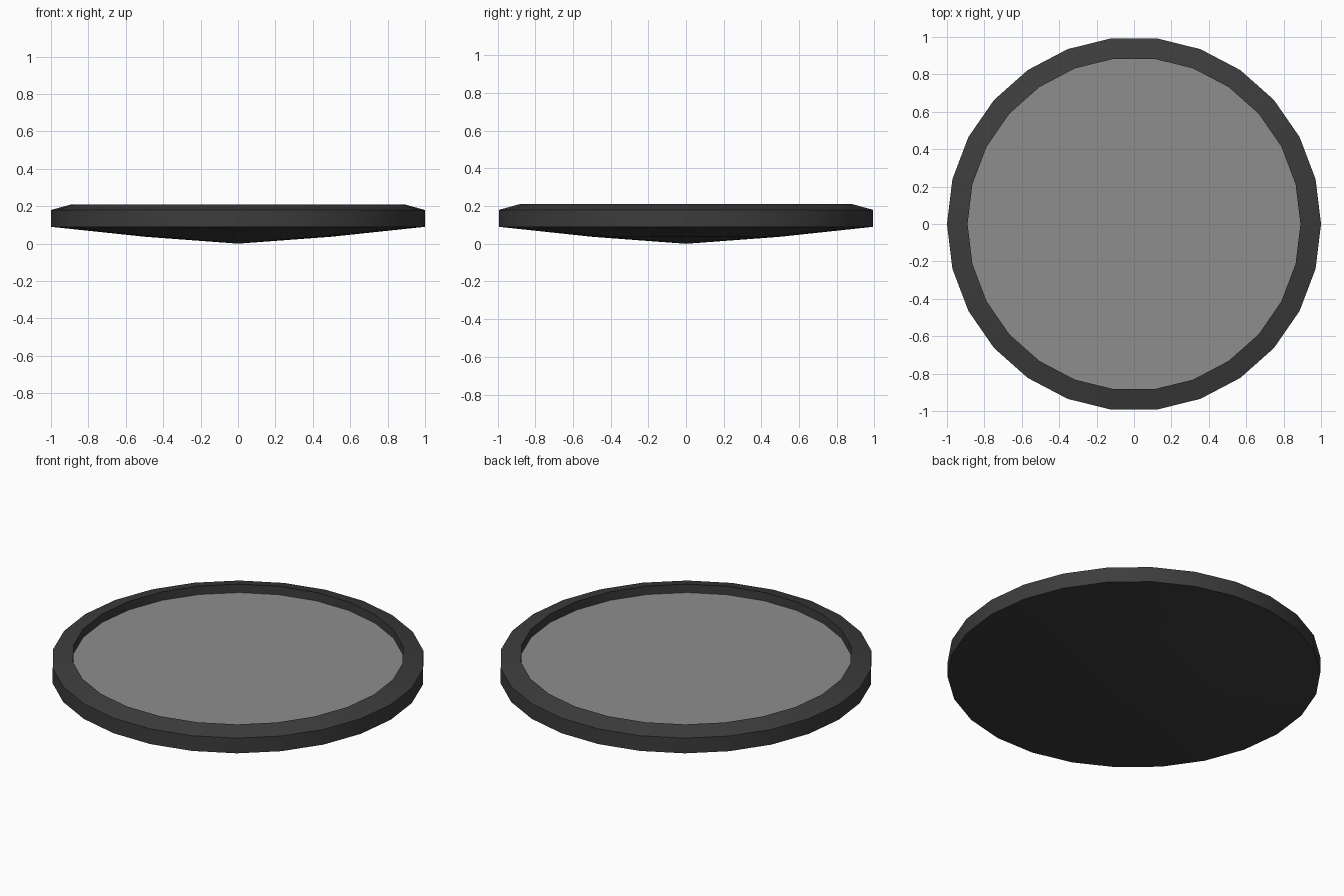
import bpy, bmesh, math

if "Cube" in bpy.data.objects:
    bpy.data.objects.remove(bpy.data.objects["Cube"])

SIDES = 26


def material(name, color):
    mat = bpy.data.materials.new(name)
    mat.diffuse_color = color
    mat.use_nodes = True
    mat.node_tree.nodes["Principled BSDF"].inputs["Base Color"].default_value = mat.diffuse_color
    return mat


def lathe(name, profile, mat):
    """Revolve (radius, z) points around z; a zero radius becomes a pole."""
    bm = bmesh.new()
    rings = []
    for r, z in profile:
        if r == 0:
            rings.append([bm.verts.new((0, 0, z))] * SIDES)
        else:
            rings.append([bm.verts.new((r * math.cos(2 * math.pi * i / SIDES),
                                        r * math.sin(2 * math.pi * i / SIDES), z))
                          for i in range(SIDES)])
    for a, b in zip(rings, rings[1:]):
        for i in range(SIDES):
            j = (i + 1) % SIDES
            corners = list(dict.fromkeys((a[i], a[j], b[j], b[i])))
            bm.faces.new(corners)
    mesh = bpy.data.meshes.new(name)
    bm.to_mesh(mesh)
    bm.free()
    mesh.materials.append(mat)
    obj = bpy.data.objects.new(name, mesh)
    bpy.context.collection.objects.link(obj)
    bpy.context.view_layer.objects.active = obj
    obj.select_set(True)
    bpy.ops.object.shade_smooth_by_angle(angle=math.radians(15))
    obj.select_set(False)
    return obj


dark = material("dark_casing", (0.046, 0.046, 0.046, 1))
grey = material("grey_pane", (0.27, 0.27, 0.27, 1))

# Shallow conical back, vertical side, sloped bezel and inner lip
lathe("casing", [(0, 0), (0.5, 0.037), (1, 0.09), (1, 0.18),
                 (0.89, 0.21), (0.89, 0.16)], dark)

# Flat pane set below the bezel
lathe("pane", [(0.89, 0.16), (0, 0.16)], grey)
